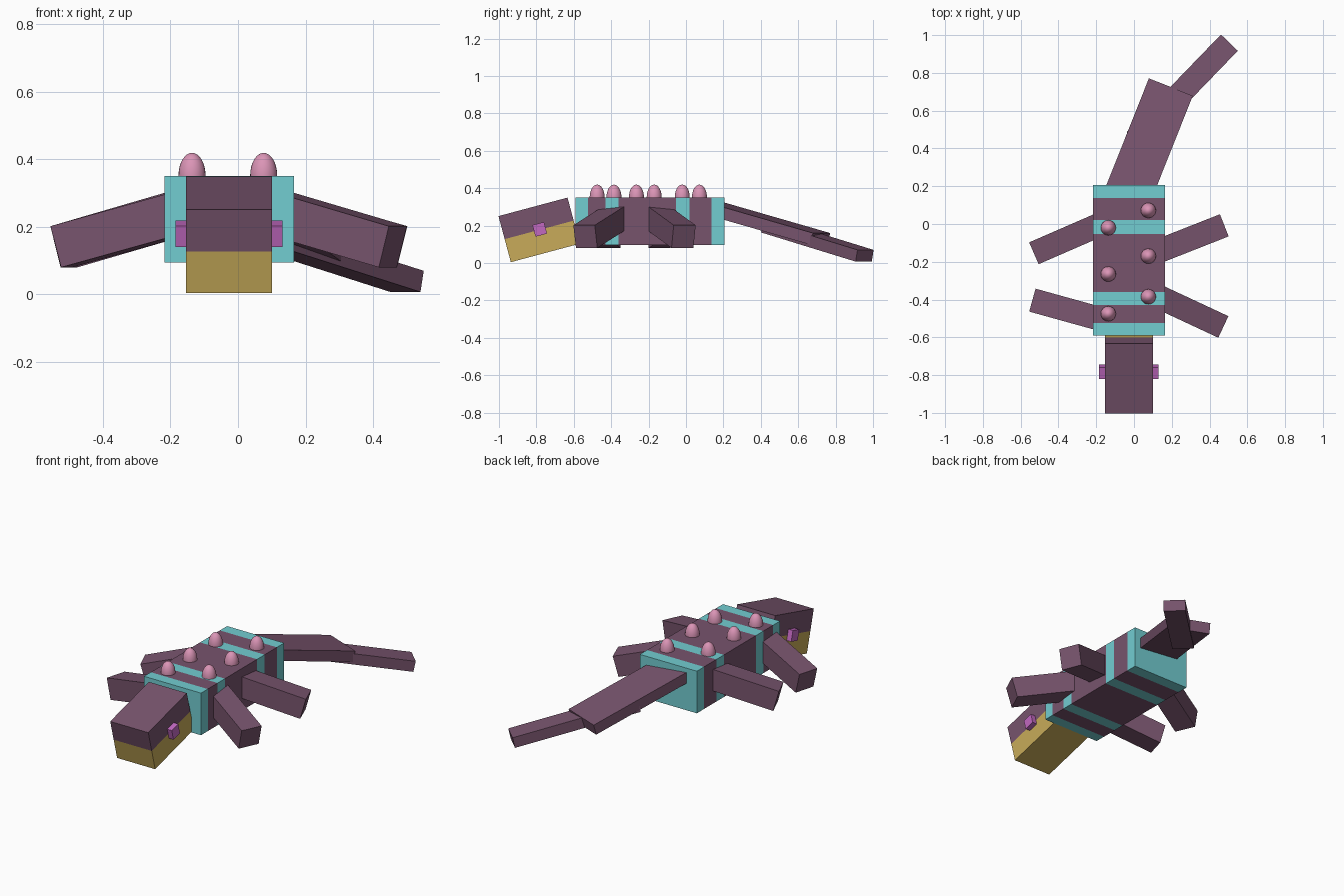
import bpy, bmesh
from math import radians
from mathutils import Vector, Euler

cube = bpy.data.objects.get("Cube")
if cube:
    bpy.data.objects.remove(cube, do_unlink=True)


def material(name, rgb):
    m = bpy.data.materials.new(name)
    m.use_nodes = True
    m.diffuse_color = (*rgb, 1)
    m.node_tree.nodes["Principled BSDF"].inputs["Base Color"].default_value = (*rgb, 1)
    return m


PLUM = material("plum_skin", (0.185, 0.088, 0.152))
TEAL = material("teal_stripe", (0.17, 0.61, 0.64))
GOLD = material("gold_jaw", (0.58, 0.41, 0.10))
PINK = material("pink_bump", (0.71, 0.30, 0.47))
MAGENTA = material("magenta_eye", (0.54, 0.14, 0.53))


def box(name, size, centre, rotation, mats, cuts=(), axis=1, rule=None):
    """Box with optional cuts along one local axis; rule picks each face's colour."""
    bm = bmesh.new()
    bmesh.ops.create_cube(bm, size=1)
    bmesh.ops.scale(bm, vec=size, verts=bm.verts)
    normal = Vector([float(i == axis) for i in range(3)])
    for c in cuts:
        bmesh.ops.bisect_plane(bm, geom=bm.verts[:] + bm.edges[:] + bm.faces[:],
                               plane_co=normal * c, plane_no=normal)
    if rule:
        for f in bm.faces:
            f.material_index = rule(f.calc_center_median()[axis])
    mesh = bpy.data.meshes.new(name)
    bm.to_mesh(mesh)
    bm.free()
    for m in mats:
        mesh.materials.append(m)
    ob = bpy.data.objects.new(name, mesh)
    ob.location, ob.rotation_euler = centre, rotation
    bpy.context.collection.objects.link(ob)
    return ob


def limb(name, tip, yaw, pitch, length, width, height):
    """Sloping box placed by the middle of the upper edge of its tip."""
    rot = Euler((0, radians(pitch), radians(yaw)))
    offset = Vector((-length / 2, 0, -height / 2))
    offset.rotate(rot)
    return box(name, (length, width, height), Vector(tip) + offset, rot, [PLUM])


# Body with two pairs of stripes
BODY_Y = -0.192
stripes = [(-0.59, -0.525), (-0.43, -0.36), (-0.053, 0.02), (0.137, 0.206)]
cuts = [y - BODY_Y for s in stripes for y in s][1:-1]
box("body", (0.382, 0.796, 0.255), (-0.026, BODY_Y, 0.2225), (0, 0, 0), [PLUM, TEAL], cuts,
    rule=lambda y: int(any(a - 0.001 <= y + BODY_Y <= b + 0.001 for a, b in stripes)))

# Head, lower half gold, with an eye block on each side
TILT = (radians(15), 0, 0)
box("head", (0.255, 0.382, 0.255), (-0.027, -0.785, 0.177), TILT, [PLUM, GOLD], [0], axis=2,
    rule=lambda z: int(z < -0.01))
# End caps of the head are split by the cut, so the rule colours each half
for side, label in ((1, "left"), (-1, "right")):
    box(label + "_eye", (0.064, 0.064, 0.064), (-0.027 + side * 0.126, -0.782, 0.18),
        TILT, [MAGENTA])

# Legs
for name, x, y, yaw in (("left_front_leg", 0.473, -0.545, -25),
                        ("right_front_leg", -0.538, -0.403, 164.5),
                        ("left_hind_leg", 0.478, -0.007, 21.5),
                        ("right_hind_leg", -0.53, -0.155, 203.5)):
    limb(name, (x, y, 0.202), yaw, 15, 0.42, 0.126, 0.126)

# Tail
limb("tail_base", (0.195, 0.725, 0.16), 68.3, 15, 0.68, 0.25, 0.064)
limb("tail_tip", (0.505, 0.96, 0.07), 46, 12.5, 0.72, 0.124, 0.064)

# Rounded bumps, staggered in two rows along the back
for i, y in enumerate((-0.475, -0.385, -0.265, -0.17, -0.02, 0.072)):
    bpy.ops.mesh.primitive_uv_sphere_add(segments=24, ring_count=16, radius=1,
                                         location=(0.076 if i % 2 else -0.136, y, 0.352))
    bump = bpy.context.object
    bump.name = f"back_bump_{i + 1}"
    bump.scale = (0.04, 0.04, 0.067)
    bump.data.materials.append(PINK)
    bpy.ops.object.shade_smooth()
